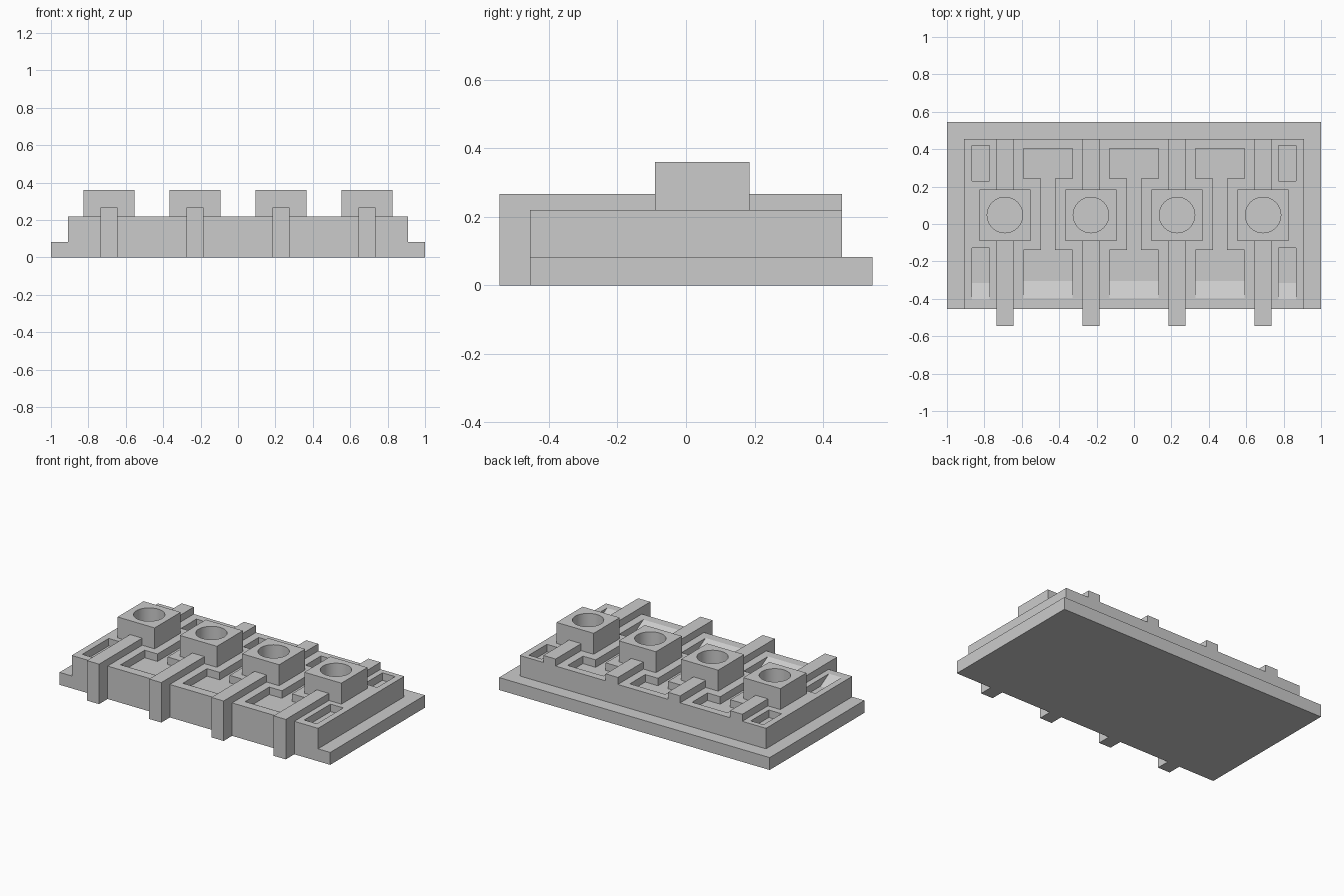
import bpy, bmesh, math

if "Cube" in bpy.data.objects:
    bpy.data.objects.remove(bpy.data.objects["Cube"], do_unlink=True)

grey = bpy.data.materials.new("plain grey")
grey.use_nodes = True
COLOUR = (0.6, 0.6, 0.6, 1)
grey.diffuse_color = COLOUR
grey.node_tree.nodes["Principled BSDF"].inputs["Base Color"].default_value = COLOUR


def make_object(name, bm):
    bmesh.ops.recalc_face_normals(bm, faces=bm.faces[:])
    mesh = bpy.data.meshes.new(name)
    bm.to_mesh(mesh)
    bm.free()
    mesh.materials.append(grey)
    obj = bpy.data.objects.new(name, mesh)
    bpy.context.collection.objects.link(obj)
    return obj


def add_prism(bm, x0, x1, profile):
    """Extrude a (y, z) profile along x."""
    face = bm.faces.new([bm.verts.new((x0, y, z)) for y, z in profile])
    out = bmesh.ops.extrude_face_region(bm, geom=[face])
    verts = [v for v in out["geom"] if isinstance(v, bmesh.types.BMVert)]
    bmesh.ops.translate(bm, verts=verts, vec=(x1 - x0, 0, 0))


def add_box(bm, x0, x1, y0, y1, z0, z1):
    add_prism(bm, x0, x1, [(y0, z0), (y1, z0), (y1, z1), (y0, z1)])


def box(name, *bounds):
    bm = bmesh.new()
    add_box(bm, *bounds)
    return make_object(name, bm)


def cut(target, cutter):
    cutter.hide_render = True
    mod = target.modifiers.new("cut", "BOOLEAN")
    mod.operation = "DIFFERENCE"
    mod.solver = "EXACT"
    mod.object = cutter
    bpy.context.view_layer.update()
    result = target.evaluated_get(bpy.context.evaluated_depsgraph_get())
    mesh = bpy.data.meshes.new_from_object(result)
    target.modifiers.clear()
    target.data = mesh
    bpy.data.objects.remove(cutter, do_unlink=True)


FRONT, BACK = -0.455, 0.455
STEP, TOP, FLOOR, ABOVE = 0.083, 0.22, 0.17, 0.25
STATIONS = (-0.69, -0.23, 0.23, 0.69)

# Base plate and the raised block standing on it
box("base_plate", -1, 1, FRONT, 0.545, 0, STEP)
block = box("raised_block", -0.91, 0.91, FRONT, BACK, STEP, TOP)

# Recesses: square at the back, ramped at the front
ends, necks = bmesh.new(), bmesh.new()


def add_recess(x, half, back, inner_back, inner_front, ramp):
    add_box(ends, x - half, x + half, inner_back, back, FLOOR, ABOVE)
    add_prism(ends, x - half, x + half,
              [(inner_front, FLOOR), (ramp, FLOOR),
               (ramp - 0.144, ABOVE), (inner_front, ABOVE)])


for x in (-0.46, 0, 0.46):
    add_recess(x, 0.131, 0.405, 0.243, -0.14, -0.305)
    add_box(necks, x - 0.037, x + 0.037, -0.15, 0.25, FLOOR, ABOVE)
for x in (-0.82, 0.82):
    add_recess(x, 0.047, 0.42, 0.23, -0.127, -0.315)
cut(block, make_object("recess_cutter", ends))
cut(block, make_object("neck_cutter", necks))

for i, x in enumerate(STATIONS, 1):
    # Strap folded down over the front edge, and its rear half
    bm = bmesh.new()
    add_prism(bm, x - 0.045, x + 0.045,
              [(-0.545, 0), (FRONT, 0), (FRONT, TOP), (-0.09, TOP),
               (-0.09, 0.267), (-0.545, 0.267)])
    make_object(f"front_strap_{i}", bm)
    box(f"rear_strap_{i}", x - 0.045, x + 0.045, 0.185, BACK, TOP, 0.267)

    # Square socket with a round bore
    socket = box(f"socket_{i}", x - 0.137, x + 0.137, -0.09, 0.185, TOP, 0.36)
    bm = bmesh.new()
    bmesh.ops.create_cone(bm, cap_ends=True, segments=48,
                          radius1=0.095, radius2=0.095, depth=0.4)
    bmesh.ops.translate(bm, verts=bm.verts[:], vec=(x, 0.048, 0.29))
    cut(socket, make_object("bore_cutter", bm))
    bpy.ops.object.select_all(action="DESELECT")
    socket.select_set(True)
    bpy.context.view_layer.objects.active = socket
    bpy.ops.object.shade_smooth_by_angle(angle=math.radians(30))
